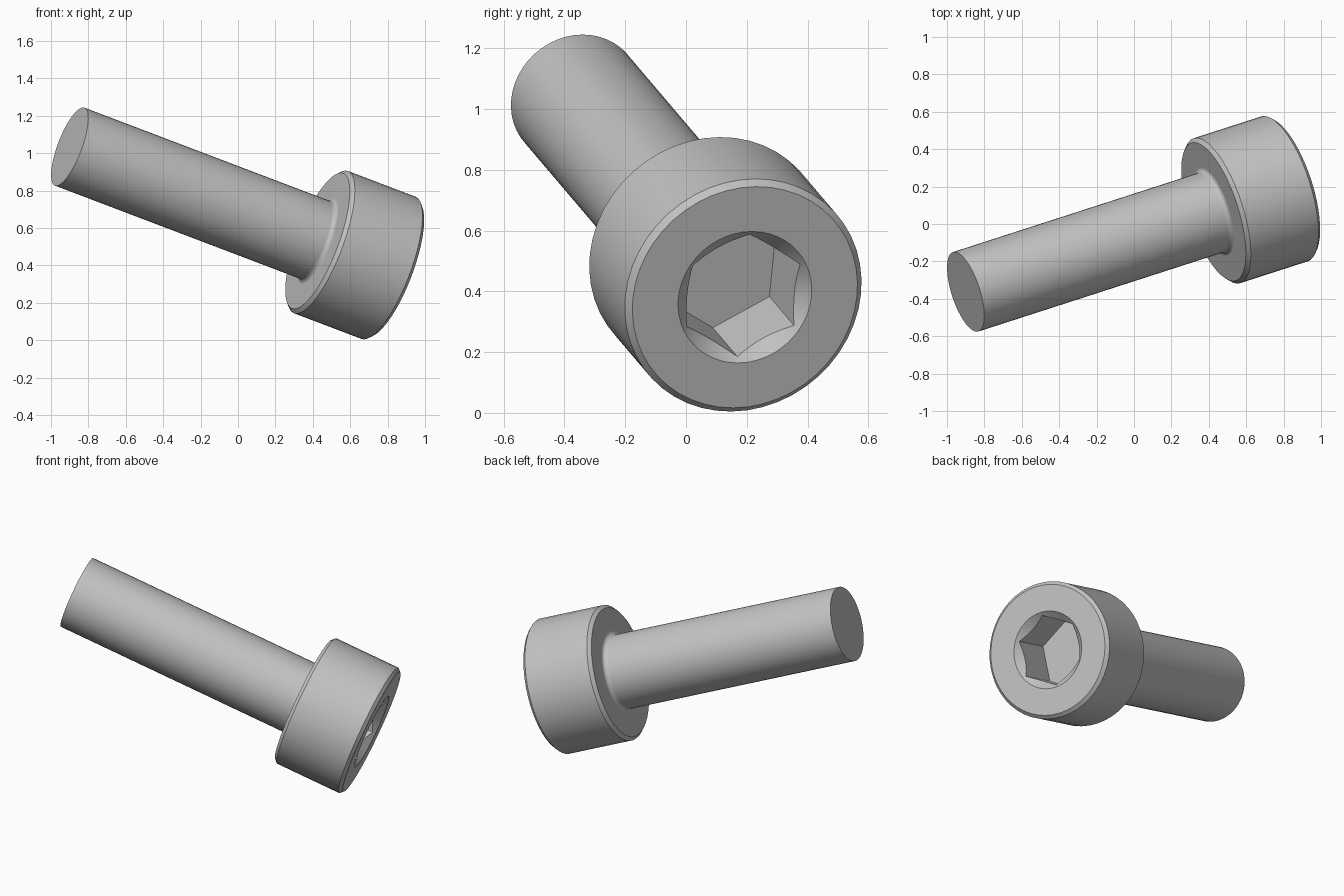
import bpy, bmesh, math
from mathutils import Vector, Matrix

if "Cube" in bpy.data.objects:
    bpy.data.objects.remove(bpy.data.objects["Cube"], do_unlink=True)

# Main dimensions, measured along the screw from the shaft tip
SHAFT_R, HEAD_R, SOCKET_R = 0.223, 0.407, 0.2135
UNDER, TOP = 1.481, 1.925
BEVEL, FILLET = 0.02, 0.025
SOCKET_DEPTH, SOCKET_RIM = 0.296, 0.23

steel = bpy.data.materials.new("grey steel")
steel.use_nodes = True
steel.diffuse_color = (0.55, 0.55, 0.55, 1)
steel.node_tree.nodes["Principled BSDF"].inputs["Base Color"].default_value = (0.55, 0.55, 0.55, 1)


def lathe(name, profile, sides):
    """Turn (radius, height) points around z and cap both ends."""
    bm = bmesh.new()
    rings = []
    for r, h in profile:
        rings.append([bm.verts.new((r * math.cos(a), r * math.sin(a), h))
                      for a in (math.tau * i / sides for i in range(sides))])
    for low, high in zip(rings, rings[1:]):
        for i in range(sides):
            j = (i + 1) % sides
            bm.faces.new((low[i], low[j], high[j], high[i]))
    bm.faces.new(rings[0])
    bm.faces.new(rings[-1])
    bmesh.ops.recalc_face_normals(bm, faces=bm.faces)
    mesh = bpy.data.meshes.new(name)
    bm.to_mesh(mesh)
    bm.free()
    mesh.materials.append(steel)
    obj = bpy.data.objects.new(name, mesh)
    bpy.context.collection.objects.link(obj)
    return obj


# Shaft, fillet and bevelled head in one turned profile
profile = [(SHAFT_R, 0)]
for k in range(7):
    a = math.pi / 2 * k / 6
    profile.append((SHAFT_R + FILLET * (1 - math.cos(a)),
                    UNDER - FILLET * (1 - math.sin(a))))
profile += [(HEAD_R - BEVEL, UNDER), (HEAD_R, UNDER + BEVEL),
            (HEAD_R, TOP - BEVEL), (HEAD_R - BEVEL, TOP)]
screw = lathe("socket_head_screw", profile, 48)

# Hexagonal socket and its conical lead-in
hex_cutter = lathe("hex_socket_cutter",
                   [(SOCKET_R, TOP - SOCKET_DEPTH), (SOCKET_R, TOP + 0.1)], 6)
cone_cutter = lathe("lead_in_cutter",
                    [(0.1, TOP - SOCKET_RIM + 0.1), (SOCKET_RIM + 0.05, TOP + 0.05)], 48)

bpy.ops.object.select_all(action='DESELECT')
screw.select_set(True)
bpy.context.view_layer.objects.active = screw
for cutter in (hex_cutter, cone_cutter):
    cutter.hide_render = True
    cut = screw.modifiers.new(cutter.name, 'BOOLEAN')
    cut.operation = 'DIFFERENCE'
    cut.solver = 'EXACT'
    cut.object = cutter
    bpy.ops.object.modifier_apply(modifier=cut.name)
    bpy.data.objects.remove(cutter, do_unlink=True)

# Smooth round walls, crisp edges, flat end faces
bpy.ops.object.shade_smooth_by_angle(angle=math.radians(28))
screw.modifiers.new("flat_faces", 'WEIGHTED_NORMAL').keep_sharp = True

# Tilt the screw, with one socket corner pointing almost straight down
axis = Vector((0.895, 0.289, -0.340)).normalized()
corner = Vector((-0.0695, -0.02, -0.2))
corner = (corner - axis * corner.dot(axis)).normalized()
tilt = Matrix((corner, axis.cross(corner), axis)).transposed().to_4x4()
screw.matrix_world = Matrix.Translation((-0.90, -0.3625, 1.035)) @ tilt
